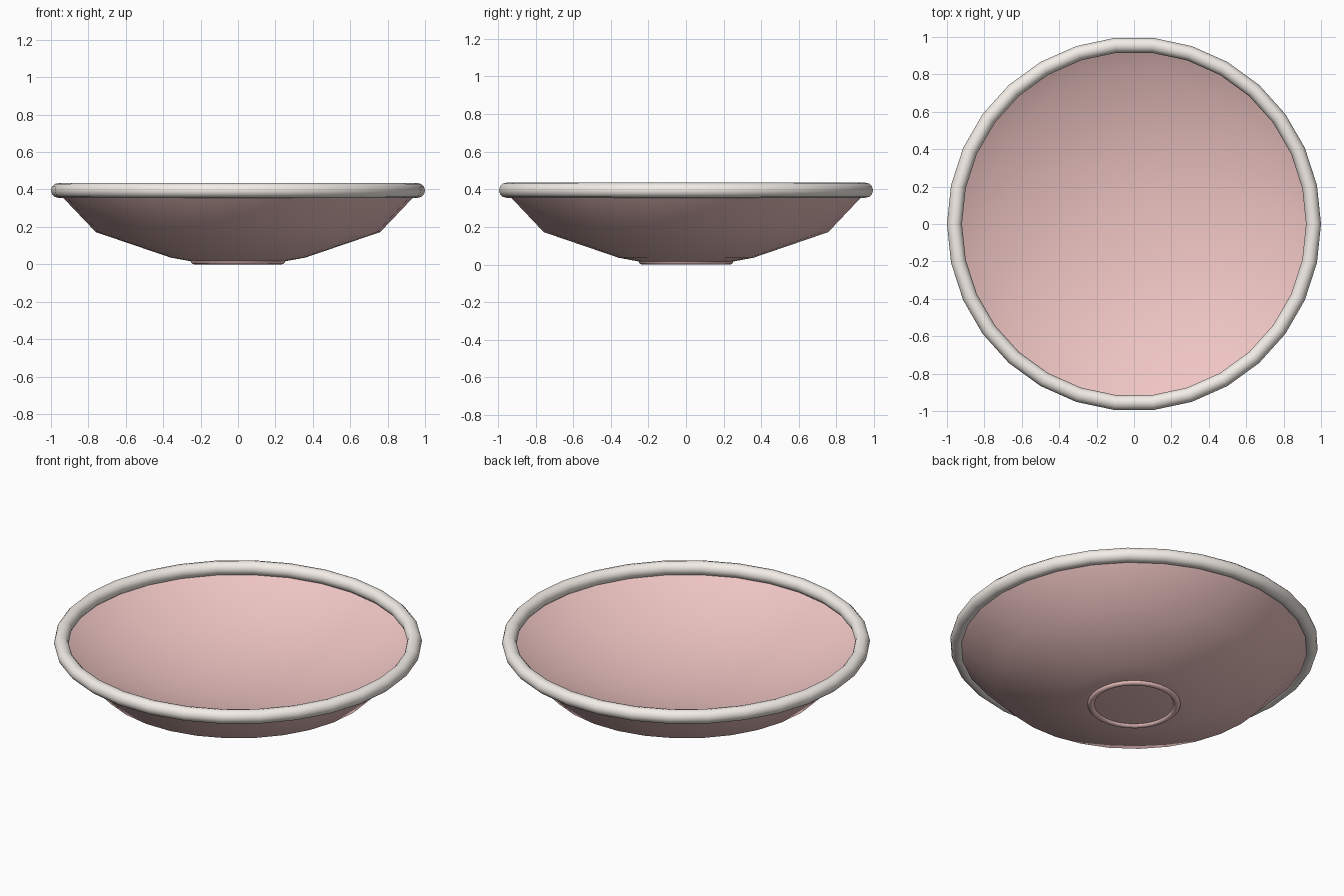
import bpy, bmesh, math

if "Cube" in bpy.data.objects:
    bpy.data.objects.remove(bpy.data.objects["Cube"])

SIDES = 30


def material(name, rgb):
    m = bpy.data.materials.new(name)
    m.diffuse_color = (*rgb, 1)
    m.use_nodes = True
    m.node_tree.nodes["Principled BSDF"].inputs["Base Color"].default_value = m.diffuse_color
    return m


def lathe(name, profile, mat, closed=False):
    """Spin an (r, z) profile around the z axis."""
    bm = bmesh.new()
    verts = [bm.verts.new((r, 0, z)) for r, z in profile]
    edges = [bm.edges.new(p) for p in zip(verts, verts[1:])]
    if closed:
        edges.append(bm.edges.new((verts[-1], verts[0])))
    bmesh.ops.spin(bm, geom=verts + edges, cent=(0, 0, 0), axis=(0, 0, 1),
                   angle=2 * math.pi, steps=SIDES)
    bmesh.ops.remove_doubles(bm, verts=bm.verts, dist=0.0005)
    bmesh.ops.recalc_face_normals(bm, faces=bm.faces)
    me = bpy.data.meshes.new(name)
    bm.to_mesh(me)
    bm.free()
    me.materials.append(mat)
    ob = bpy.data.objects.new(name, me)
    bpy.context.collection.objects.link(ob)
    bpy.ops.object.select_all(action='DESELECT')
    ob.select_set(True)
    bpy.context.view_layer.objects.active = ob
    bpy.ops.object.shade_smooth_by_angle(angle=math.radians(50))
    return ob


def ring(name, major, minor, z, mat, n=12):
    angles = [2 * math.pi * i / n for i in range(n)]
    return lathe(name, [(major + minor * math.cos(a), z + minor * math.sin(a))
                        for a in angles], mat, closed=True)


pink = material("pink_glaze", (0.86, 0.56, 0.545))
cream = material("cream_rim", (0.90, 0.85, 0.80))

# Bowl: faceted outside up to the rim, then a shallower curved dish inside
outside = [(0, 0.012), (0.24, 0.014), (0.36, 0.036), (0.76, 0.172),
           (0.945, 0.366)]
inside = [(0.92 * i / 8, 0.14 + 0.21 * (i / 8) ** 2.2) for i in range(8, -1, -1)]
lathe("bowl", outside + inside, pink)

# Rounded lip and the small foot ring underneath
ring("rim", 0.96, 0.04, 0.395, cream)
ring("foot_ring", 0.234, 0.02, 0.02, pink)
